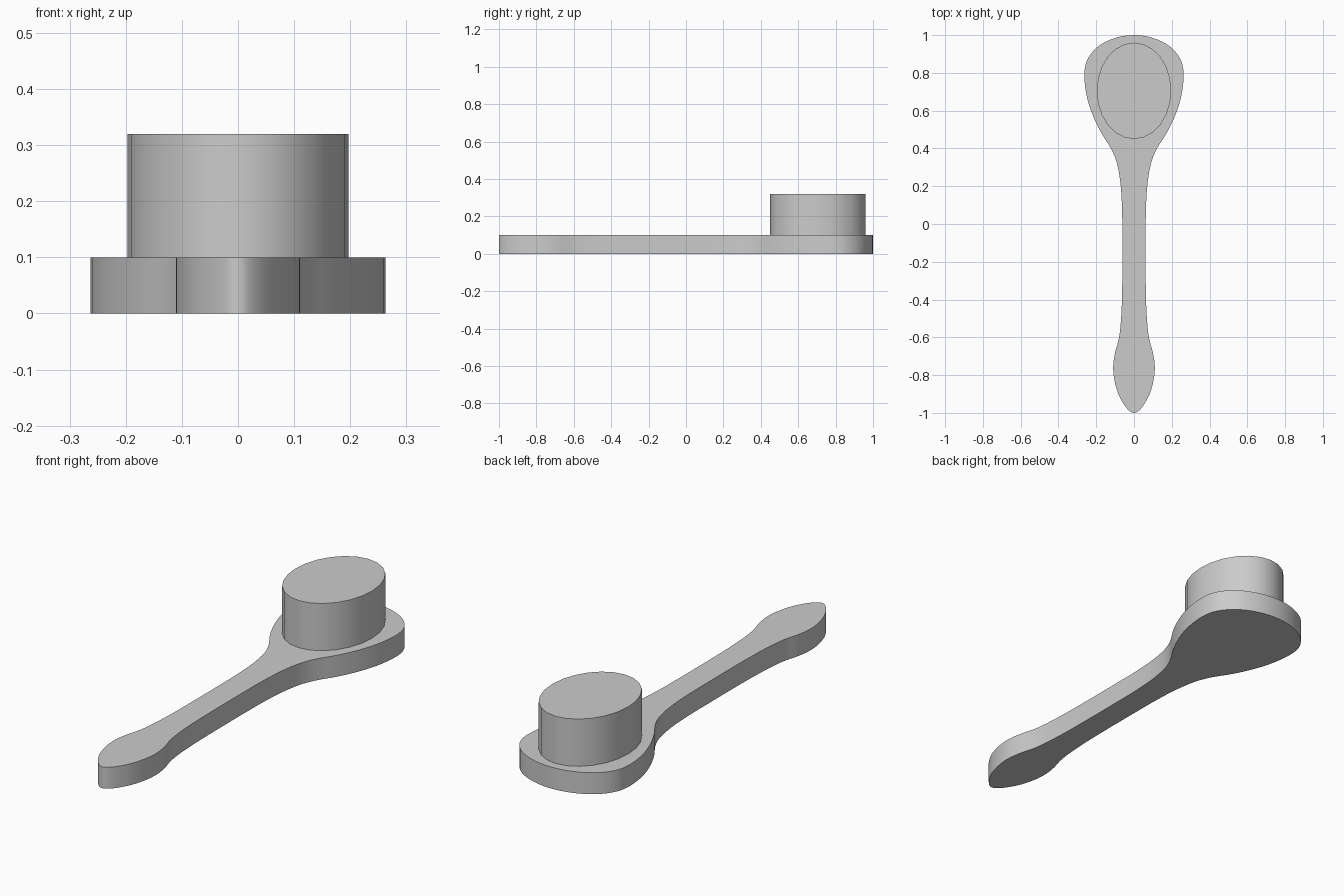
import bpy, bmesh, math
from mathutils import Vector

if "Cube" in bpy.data.objects:
    bpy.data.objects.remove(bpy.data.objects["Cube"])


def extrude_outline(name, outline, z0, z1):
    """Solid prism from a closed outline, smooth round the sides, sharp at the caps."""
    bm = bmesh.new()
    face = bm.faces.new([bm.verts.new((x, y, z0)) for x, y in outline])
    top = bmesh.ops.extrude_face_region(bm, geom=[face], use_keep_orig=True)["geom"]
    bmesh.ops.translate(bm, vec=(0, 0, z1 - z0),
                        verts=[g for g in top if isinstance(g, bmesh.types.BMVert)])
    bmesh.ops.recalc_face_normals(bm, faces=bm.faces)
    mesh = bpy.data.meshes.new(name)
    bm.to_mesh(mesh)
    bm.free()
    obj = bpy.data.objects.new(name, mesh)
    bpy.context.collection.objects.link(obj)
    bpy.ops.object.select_all(action='DESELECT')
    obj.select_set(True)
    bpy.context.view_layer.objects.active = obj
    bpy.ops.object.shade_smooth_by_angle(angle=math.radians(35))
    return obj


def smooth_curve(points, steps):
    """Catmull-Rom samples; the ends are reflected across x = 0."""
    p = [Vector(q) for q in points]
    p = [Vector((-p[1].x, p[1].y))] + p + [Vector((-p[-2].x, p[-2].y))]
    out = []
    for a, b, c, d in zip(p, p[1:], p[2:], p[3:]):
        for i in range(steps):
            t = i / steps
            out.append(0.5 * (2 * b + (c - a) * t + (2 * a - 5 * b + 4 * c - d) * t**2
                              + (3 * b - a - 3 * c + d) * t**3))
    return out + [p[-2]]


# Flat paddle: wide head, slim handle, leaf-shaped grip
half = [(0, 1), (0.1, 0.985), (0.19, 0.94), (0.247, 0.87), (0.263, 0.79),
        (0.251, 0.68), (0.22, 0.58), (0.175, 0.485), (0.122, 0.4), (0.09, 0.32),
        (0.071, 0.21), (0.064, 0.1), (0.062, 0), (0.062, -0.3), (0.067, -0.48),
        (0.079, -0.6), (0.1, -0.68), (0.11, -0.75), (0.105, -0.82),
        (0.083, -0.9), (0.05, -0.96), (0.022, -0.991), (0, -1)]
right = smooth_curve(half, 4)
left = [Vector((-v.x, v.y)) for v in reversed(right[1:-1])]
extrude_outline("paddle", right + left, 0, 0.1)

# Raised oval block on the head
N = 24
oval = [(0.197 * math.cos(2 * math.pi * i / N),
         0.705 + 0.255 * math.sin(2 * math.pi * i / N)) for i in range(N)]
extrude_outline("oval_block", oval, 0.09, 0.32)
